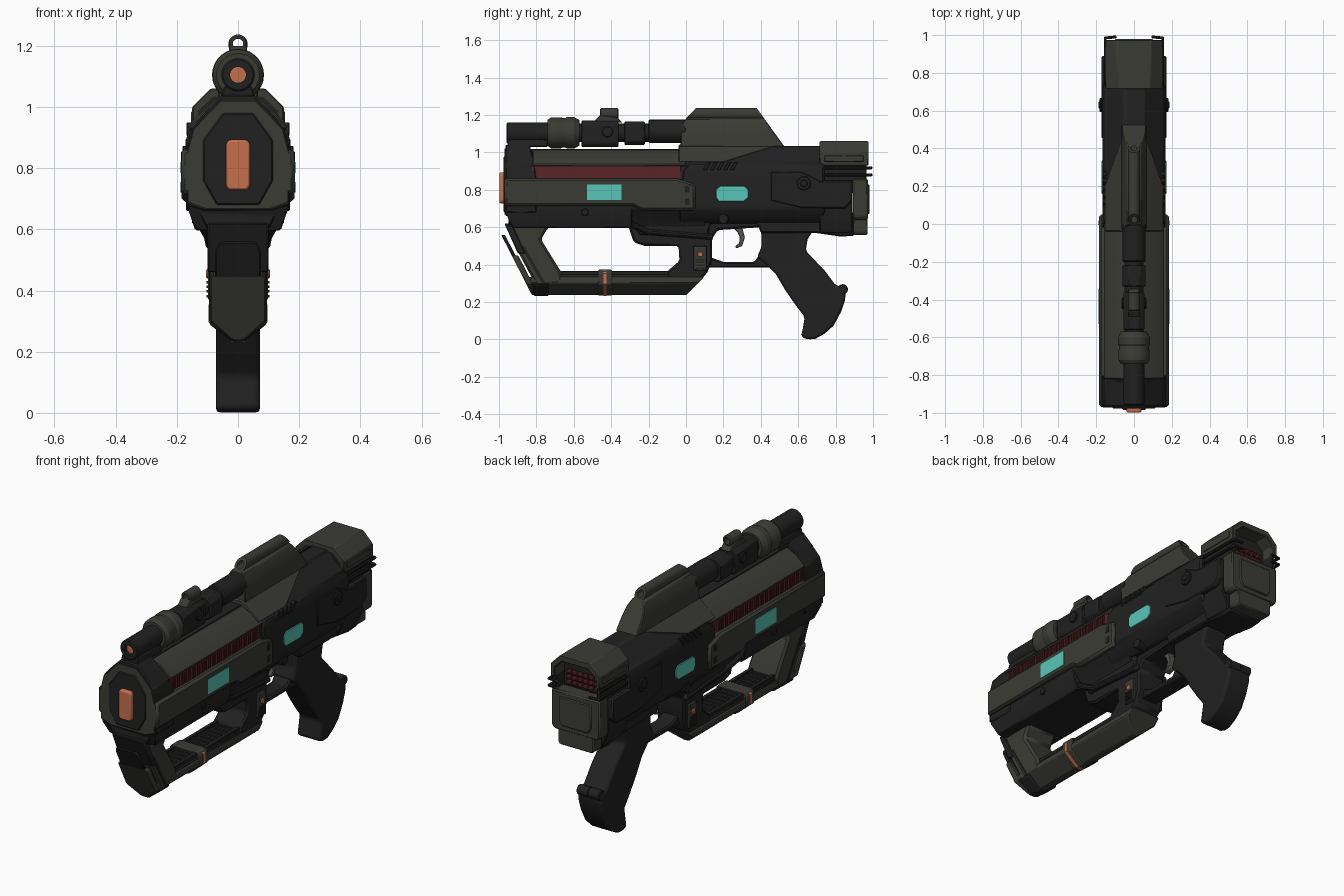
import bpy, bmesh, math
from mathutils import Vector, Matrix

def material(name, rgb):
    m = bpy.data.materials.new(name)
    m.diffuse_color = (*rgb, 1)
    return m

BLACK = material("matte black", (0.015, 0.015, 0.015))
OLIVE = material("olive grey", (0.044, 0.044, 0.036))
TEAL = material("teal glow", (0.10, 0.56, 0.47))
ORANGE = material("orange", (0.56, 0.16, 0.075))
RED = material("dark red", (0.10, 0.018, 0.018))
GREY = material("warm grey", (0.09, 0.085, 0.07))

def finish(name, bm, mat, bevel=0.0, seg=1):
    bmesh.ops.recalc_face_normals(bm, faces=bm.faces)
    me = bpy.data.meshes.new(name)
    bm.to_mesh(me)
    bm.free()
    me.materials.append(mat)
    ob = bpy.data.objects.new(name, me)
    bpy.context.collection.objects.link(ob)
    if bevel:
        b = ob.modifiers.new("bevel", 'BEVEL')
        b.width, b.segments, b.limit_method = bevel, seg, 'ANGLE'
        b.angle_limit = math.radians(25)
    return ob

def prism(bm, a, b):
    va, vb = [bm.verts.new(p) for p in a], [bm.verts.new(p) for p in b]
    n = len(va)
    bm.faces.new(va)
    bm.faces.new(vb[::-1])
    for i in range(n):
        bm.faces.new((va[i], vb[i], vb[(i + 1) % n], va[(i + 1) % n]))

# side profile (y, z) extruded across x, centred
def side(name, pts, hw, mat, bevel=0.008, seg=1):
    bm = bmesh.new()
    prism(bm, [(-hw, y, z) for y, z in pts], [(hw, y, z) for y, z in pts])
    return finish(name, bm, mat, bevel, seg)

# side profile as a plate on both flanks
def plates(name, pts, x0, x1, mat, bevel=0.003):
    bm = bmesh.new()
    for s in (-1, 1):
        prism(bm, [(s * x0, y, z) for y, z in pts], [(s * x1, y, z) for y, z in pts])
    return finish(name, bm, mat, bevel)

def rect(y0, y1, z0, z1):
    return [(y0, z0), (y1, z0), (y1, z1), (y0, z1)]

# mirrored half section (x, z) run along y; ends may be functions of z
def section(name, half, y0, y1, mat, bevel=0.005, seg=1):
    f = y0 if callable(y0) else lambda z: y0
    g = y1 if callable(y1) else lambda z: y1
    pts = half + [(-x, z) for x, z in reversed(half)]
    bm = bmesh.new()
    prism(bm, [(x, f(z), z) for x, z in pts], [(x, g(z), z) for x, z in pts])
    return finish(name, bm, mat, bevel, seg)

# closed (y, r) profile turned about a y-parallel axis
def lathe(name, prof, zc, mat, n=28, warp=None):
    bm = bmesh.new()
    rings = []
    for i in range(n):
        a = math.tau * i / n
        ring = []
        for k, (y, r) in enumerate(prof):
            z = zc + r * math.cos(a)
            ring.append(bm.verts.new((r * math.sin(a), warp(k, z) if warp else y, z)))
        rings.append(ring)
    m = len(prof)
    for i in range(n):
        a, b = rings[i], rings[(i + 1) % n]
        for k in range(m):
            bm.faces.new((a[k], a[(k + 1) % m], b[(k + 1) % m], b[k]))
    return finish(name, bm, mat)

def tube(name, y0, y1, zc, ro, ri, mat, n=28):
    c = 0.006
    return lathe(name, [(y0, ri), (y0, ro - c), (y0 + c, ro), (y1 - c, ro), (y1, ro - c), (y1, ri)], zc, mat, n)

# knobs facing outward on both flanks
def knobs(name, y, z, r, x0, x1, mat, n=16):
    bm = bmesh.new()
    for s in (-1, 1):
        rot = Matrix.Translation((s * (x0 + x1) / 2, y, z)) @ Matrix.Rotation(math.pi / 2, 4, 'Y')
        bmesh.ops.create_cone(bm, cap_ends=True, segments=n, radius1=r, radius2=r, depth=x1 - x0, matrix=rot)
    return finish(name, bm, mat, 0.004)

# mirrored round cable through points
def cables(name, pts, r, mat):
    bm = bmesh.new()
    for s in (-1, 1):
        P = [Vector((s * x, y, z)) for x, y, z in pts]
        for a, b in zip(P, P[1:]):
            d = b - a
            M = Matrix.Translation((a + b) / 2) @ d.to_track_quat('Z', 'Y').to_matrix().to_4x4()
            bmesh.ops.create_cone(bm, cap_ends=True, segments=10, radius1=r, radius2=r, depth=d.length, matrix=M)
        for p in P:
            bmesh.ops.create_icosphere(bm, subdivisions=2, radius=r, matrix=Matrix.Translation(p))
    return finish(name, bm, mat)

# --- front housing
section("housing_core", [(0.05, 1.0), (0.14, 0.93), (0.15, 0.86), (0.165, 0.70), (0.12, 0.64), (0.10, 0.6)], -0.95, 0.1, BLACK)
section("front_collar", [(0.05, 1.04), (0.105, 0.985), (0.152, 0.93), (0.17, 0.86), (0.17, 0.68), (0.11, 0.66)],
        -0.965, lambda z: -0.80 - 0.25 * max(0, z - 0.9), BLACK)
section("front_rim", [(0.055, 1.02), (0.10, 0.975), (0.145, 0.925), (0.163, 0.86), (0.163, 0.69), (0.105, 0.668)], -0.971, -0.96, OLIVE, 0)
section("front_plate", [(0.05, 0.98), (0.115, 0.89), (0.115, 0.76), (0.07, 0.68)], -0.976, -0.95, BLACK)
section("upper_panel", [(0.05, 1.013), (0.11, 0.985), (0.162, 0.935), (0.152, 0.925)], -0.82, 0.0, OLIVE)
section("top_rail", [(0.045, 1.018), (0.05, 1.0)], -0.83, -0.03, BLACK, 0)
plates("side_panel", [(-0.97, 0.715), (-0.28, 0.715), (-0.24, 0.69), (0.05, 0.69), (0.05, 0.83), (-0.05, 0.862), (-0.97, 0.862)],
       0.12, 0.185, OLIVE, 0.012)
section("lower_wing", [(0.165, 0.71), (0.163, 0.665), (0.14, 0.597), (0.10, 0.595)], lambda z: -0.97 + 0.5 * max(0, 0.68 - z), -0.29, BLACK)
plates("panel_slots", rect(-0.005, 0.018, 0.785, 0.82), 0.18, 0.188, BLACK, 0)
plates("panel_slots_low", rect(-0.005, 0.018, 0.72, 0.755), 0.18, 0.188, BLACK, 0)

# red coil strip with ribs
plates("coil_strip", rect(-0.83, -0.03, 0.86, 0.928), 0.13, 0.152, RED, 0)
bm = bmesh.new()
for i in range(40):
    y = -0.82 + i * 0.0195
    for s in (-1, 1):
        bmesh.ops.create_cube(bm, size=1, matrix=Matrix.Translation((s * 0.15, y, 0.893)) @ Matrix.Diagonal((0.02, 0.009, 0.06, 1)))
finish("coil_ribs", bm, RED)

# orange emitter and glowing windows
section("emitter", [(0.03, 0.893), (0.04, 0.88), (0.04, 0.742), (0.03, 0.728)], -0.998, -0.96, ORANGE, 0.008, 2)
plates("front_window", rect(-0.53, -0.345, 0.745, 0.828), 0.18, 0.187, TEAL, 0)
plates("rear_window", [(0.175, 0.738), (0.31, 0.738), (0.335, 0.76), (0.335, 0.80), (0.315, 0.82), (0.18, 0.82), (0.16, 0.80), (0.16, 0.76)],
       0.16, 0.172, TEAL)

# --- receiver
section("receiver", [(0.05, 1.035), (0.15, 0.945), (0.168, 0.90), (0.168, 0.70), (0.14, 0.65), (0.10, 0.62)],
        lambda z: -0.04 + 0.9 * max(0, z - 0.88), 0.74, BLACK, 0.01)
section("receiver_rear", [(0.082, 1.04), (0.135, 0.99), (0.145, 0.85), (0.145, 0.66), (0.11, 0.57)], 0.715, 0.89, BLACK)
plates("receiver_flank", [(0.62, 0.70), (0.85, 0.70), (0.89, 0.74), (0.89, 0.85), (0.72, 0.85), (0.62, 0.90), (0.45, 0.90), (0.45, 0.74)], 0.13, 0.172, BLACK, 0.008)
side("receiver_underside", [(0.36, 0.68), (0.40, 0.57), (0.69, 0.57), (0.83, 0.55), (0.90, 0.555), (0.90, 0.68)], 0.105, BLACK)
section("cowl_base", [(0.05, 1.042), (0.105, 0.995), (0.158, 0.948)], -0.04, lambda z: 0.2 + 3.2 * (z - 0.948), OLIVE)
for i in range(5):
    y = 0.09 + i * 0.036
    plates(f"vent_rib_{i}", [(y, 0.905), (y + 0.02, 0.905), (y + 0.045, 0.95), (y + 0.025, 0.95)], 0.12, 0.168, BLACK)
knobs("pivot_rear", 0.63, 0.835, 0.038, 0.15, 0.182, BLACK)
knobs("pivot_rear_cap", 0.63, 0.835, 0.02, 0.15, 0.187, BLACK)
knobs("pivot_front", 0.20, 0.645, 0.028, 0.09, 0.15, BLACK)
knobs("rail_bolt", -0.54, 0.68, 0.02, 0.14, 0.17, BLACK)

# --- rear cap: open shell over recessed coils
section("rear_cap_top", [(0.09, 1.06), (0.15, 1.0), (0.15, 0.93), (0.125, 0.93), (0.125, 0.985), (0.08, 1.025)], 0.715, 0.975, OLIVE, 0.004)
plates("rear_cap_inset", rect(0.74, 0.95, 0.95, 0.985), 0.14, 0.154, OLIVE)
section("rear_cap_low", [(0.15, 0.86), (0.15, 0.66), (0.135, 0.64)], lambda z: 0.89 + 0.06 * max(0, (0.72 - z)), 0.973, OLIVE, 0.008)
section("rear_cap_foot", [(0.11, 0.65), (0.11, 0.575), (0.10, 0.56)], 0.895, 0.97, OLIVE)
section("rear_cap_plate", [(0.10, 0.83), (0.10, 0.70), (0.08, 0.67)], 0.96, 0.98, OLIVE)
plates("rear_cap_post", rect(0.71, 0.965, 0.85, 0.94), 0.125, 0.145, BLACK)
bm = bmesh.new()
for z in (0.882, 0.912, 0.942):
    for i in range(6):
        M = Matrix.Translation((-0.085 + i * 0.034, 0.90, z)) @ Matrix.Rotation(math.pi / 2, 4, 'Y')
        bmesh.ops.create_cone(bm, cap_ends=True, segments=10, radius1=0.013, radius2=0.013, depth=0.024, matrix=M)
finish("rear_coils", bm, RED)
for z in (0.88, 0.918):
    cables("rear_cable", [(0.14, 0.70, z), (0.152, 0.73, z), (0.152, 0.985, z), (0.10, 0.99, z)], 0.008, BLACK)

# --- lower frame, trigger and grip
side("lower_frame", [(-0.33, 0.68), (-0.30, 0.58), (-0.28, 0.52), (-0.22, 0.5), (-0.04, 0.5), (-0.035, 0.42), (-0.1, 0.365), (-0.1, 0.30),
     (0.05, 0.30), (0.11, 0.35), (0.14, 0.42), (0.14, 0.54), (0.17, 0.585), (0.40, 0.6), (0.4, 0.68)], 0.085, BLACK, 0.01)
plates("frame_flank", [(-0.3, 0.67), (-0.25, 0.56), (0.12, 0.56), (0.14, 0.67)], 0.06, 0.1, BLACK, 0.008)
cables("frame_cable", [(0.15, -0.56, 0.675), (0.145, -0.36, 0.67), (0.115, -0.28, 0.61), (0.095, -0.2, 0.575), (0.09, 0.13, 0.55)], 0.016, BLACK)
side("trigger_guard", [(0.11, 0.385), (0.45, 0.385), (0.48, 0.45), (0.39, 0.45), (0.365, 0.415), (0.2, 0.415), (0.13, 0.44)], 0.05, BLACK)
side("trigger", [(0.25, 0.60), (0.30, 0.60), (0.315, 0.545), (0.30, 0.50), (0.27, 0.487), (0.262, 0.497), (0.284, 0.515), (0.288, 0.545), (0.275, 0.575)],
     0.018, GREY, 0.003)
side("grip", [(0.40, 0.62), (0.405, 0.50), (0.38, 0.44), (0.42, 0.41), (0.48, 0.35), (0.53, 0.265), (0.585, 0.185), (0.635, 0.12), (0.625, 0.06),
     (0.615, 0.015), (0.65, 0.0), (0.69, 0.003), (0.74, 0.03), (0.79, 0.075), (0.83, 0.15), (0.85, 0.21), (0.855, 0.265),
     (0.82, 0.285), (0.80, 0.29), (0.74, 0.37), (0.64, 0.475), (0.65, 0.535), (0.69, 0.6)], 0.072, BLACK, 0.014, 2)
knobs("grip_heel", 0.838, 0.268, 0.028, 0.0, 0.07, BLACK)
plates("button_plate", rect(0.04, 0.11, 0.37, 0.5), 0.07, 0.098, OLIVE)
knobs("orange_button", 0.076, 0.455, 0.016, 0.09, 0.104, ORANGE)
for i in range(4):
    plates(f"plate_rib_{i}", rect(0.05, 0.10, 0.378 + i * 0.015, 0.386 + i * 0.015), 0.09, 0.103, BLACK, 0)

# --- foregrip loop
side("front_strut", [(-0.94, 0.615), (-0.69, 0.62), (-0.74, 0.595), (-0.775, 0.535), (-0.67, 0.365), (-0.66, 0.30), (-0.80, 0.285), (-0.93, 0.53)],
     0.092, OLIVE, 0.012)
plates("strut_groove", [(-0.885, 0.50), (-0.865, 0.50), (-0.75, 0.30), (-0.77, 0.30)], 0.08, 0.095, BLACK, 0)
section("strut_front_slab", [(0.085, 0.45), (0.092, 0.44), (0.092, 0.30), (0.02, 0.237)], lambda z: -0.825 - 0.51 * (z - 0.24),
        lambda z: -0.79 - 0.51 * (z - 0.24), OLIVE)
section("strut_neck_slab", [(0.06, 0.56), (0.075, 0.53), (0.075, 0.44)], lambda z: -0.825 - 0.51 * (z - 0.24),
        lambda z: -0.805 - 0.51 * (z - 0.24), BLACK)
section("strut_neck", [(0.1, 0.62), (0.1, 0.46)], lambda z: -0.80 - 0.45 * (z - 0.24), lambda z: -0.76 - 0.45 * (z - 0.24), BLACK)
section("loop_bar_top", [(0.06, 0.355), (0.082, 0.345), (0.082, 0.30)], -0.75, 0.04, BLACK)
plates("loop_bar_lip", rect(-0.72, -0.05, 0.33, 0.366), 0.055, 0.078, BLACK)
section("loop_bar_low", [(0.09, 0.335), (0.092, 0.30), (0.015, 0.237)], lambda z: -0.815 - 0.25 * (z - 0.237),
        lambda z: 0.0 + 1.0 * (z - 0.237), OLIVE)
section("loop_corner", [(0.094, 0.30), (0.094, 0.29), (0.02, 0.233)], -0.815, -0.735, BLACK)
section("bar_clamp", [(0.08, 0.373), (0.094, 0.355), (0.094, 0.295), (0.02, 0.234)], -0.47, -0.395, OLIVE)
section("clamp_stripe", [(0.08, 0.372), (0.097, 0.352), (0.097, 0.297), (0.02, 0.232)], -0.442, -0.424, ORANGE, 0)
bm = bmesh.new()
for i in range(14):
    bmesh.ops.create_cube(bm, size=1, matrix=Matrix.Translation((0, -0.64 + i * 0.04, 0.355)) @ Matrix.Diagonal((0.12, 0.014, 0.016, 1)))
finish("loop_bar_ribs", bm, BLACK)

# --- scope
ZC = 1.105
tube("scope_barrel", -0.96, -0.70, ZC, 0.055, 0.026, BLACK)
lathe("scope_lens", [(-0.94, 0.0005), (-0.94, 0.027), (-0.9, 0.027), (-0.9, 0.0005)], ZC, ORANGE, 12)
lathe("scope_ring", [(-0.74, 0.03), (-0.74, 0.07), (-0.72, 0.083), (-0.67, 0.083), (-0.66, 0.079), (-0.645, 0.079), (-0.635, 0.085),
      (-0.60, 0.085), (-0.57, 0.068), (-0.57, 0.03)], ZC, OLIVE)
tube("scope_body", -0.58, -0.18, ZC, 0.05, 0.02, BLACK)
tube("scope_eyepiece", -0.20, 0.0, ZC + 0.008, 0.062, 0.02, BLACK)
section("scope_mount", [(0.03, 1.17), (0.055, 1.15), (0.055, 1.05), (0.04, 1.03)], -0.56, -0.36, BLACK)
section("scope_mount_rear", [(0.03, 1.165), (0.062, 1.14), (0.062, 1.06), (0.04, 1.04)], -0.33, -0.22, BLACK)
section("front_foot", [(0.045, 1.07), (0.055, 1.03)], -0.955, -0.74, BLACK)
side("sight_base", [(-0.50, 1.16), (-0.46, 1.20), (-0.37, 1.188), (-0.34, 1.16)], 0.03, OLIVE, 0.004)
tube("sight_loop", -0.46, -0.36, 1.207, 0.03, 0.017, OLIVE, 20)
knobs("scope_dial", -0.42, 1.11, 0.03, 0.04, 0.065, BLACK)

# --- sight cowl with a through channel on top
front = lambda z: -0.03 + 0.95 * max(0, z - 1.15)
back = lambda z: 0.52 - 0.72 * (z - 1.04)
section("cowl", [(0.02, 1.187), (0.036, 1.18), (0.055, 1.14), (0.062, 1.10), (0.066, 1.03)], front, back, OLIVE)
lathe("cowl_channel", [(0, 0.018), (0, 0.032), (1, 0.032), (1, 0.018)], 1.205, OLIVE, 24,
      lambda k, z: front(z) if k < 2 else back(z))

# smooth the rounded parts, keep edges sharp
bpy.ops.object.select_all(action='SELECT')
bpy.context.view_layer.objects.active = bpy.context.selected_objects[0]
bpy.ops.object.shade_smooth_by_angle(angle=math.radians(25))
